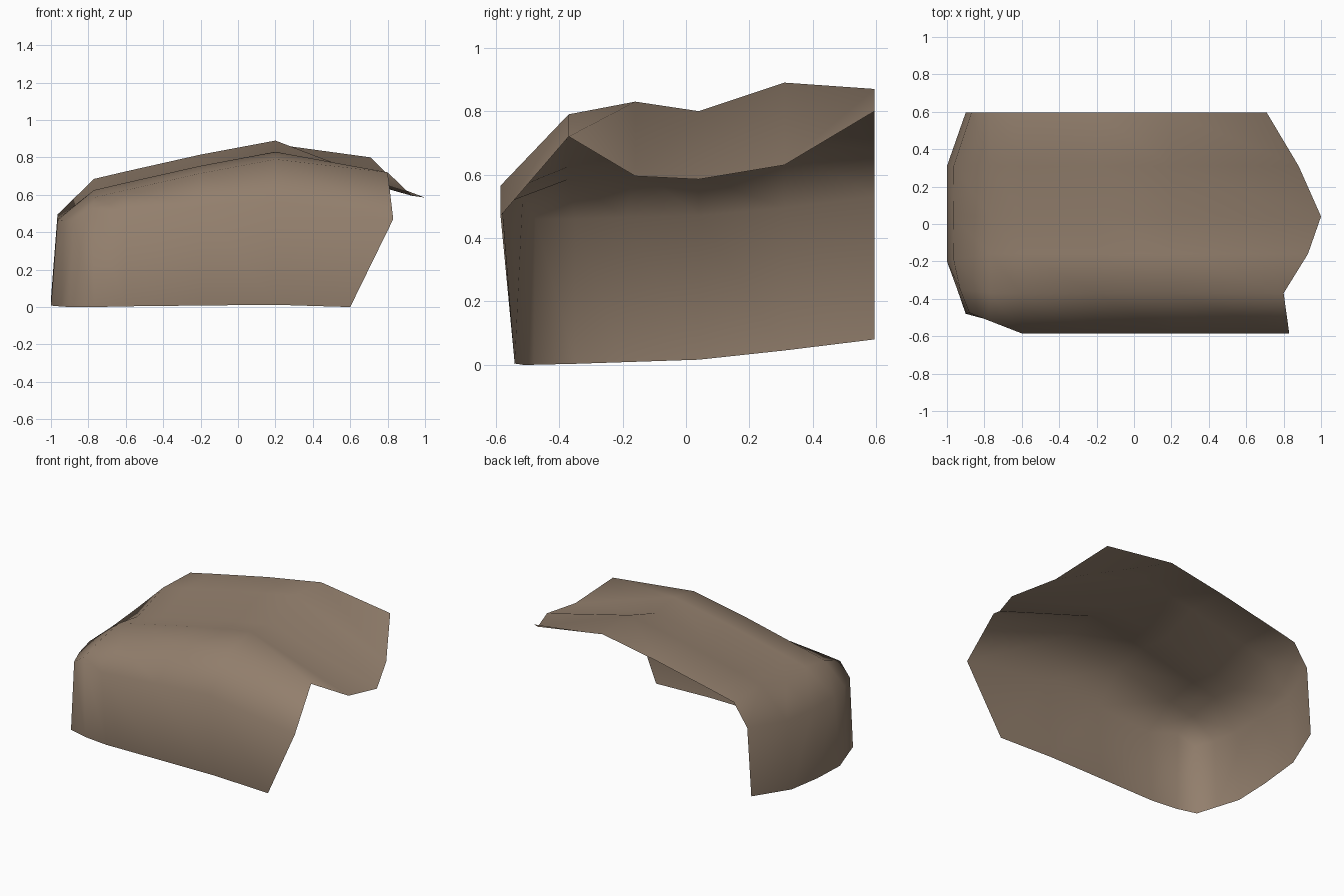
import bpy
import bmesh

cube = bpy.data.objects.get("Cube")
if cube:
    bpy.data.objects.remove(cube, do_unlink=True)

# Single matte brown for the whole sheet
brown = bpy.data.materials.new("warm_brown")
colour = (0.29, 0.212, 0.152, 1.0)
brown.diffuse_color = colour
brown.use_nodes = True
brown.node_tree.nodes["Principled BSDF"].inputs["Base Color"].default_value = colour

# Roof columns: x position and how far the roof drops there from its ridge
columns = [(0.2, 0), (-0.2, 0.075), (-0.6, 0.165), (-0.77, 0.205)]

# Free right edge, from the front hem over the roof to the back
right_edge = [
    (0.6, -0.54, 0), (0.83, -0.585, 0.47), (0.8, -0.37, 0.72), (0.93, -0.16, 0.595),
    (1, 0.04, 0.585), (0.88, 0.31, 0.63), (0.71, 0.595, 0.8),
]

# Ridge height and share of the column drop for each row
ridge = [(0.012, 0.05), (0.565, 0.37), (0.79, 1), (0.83, 1), (0.8, 1), (0.89, 1), (0.87, 0.95)]

# Side wall: shoulder point and hem point for each row
front_corner = (-0.9, -0.48, 0)
shoulder = [
    front_corner, (-0.88, -0.475, 0.46), (-0.93, -0.35, 0.46), (-0.965, -0.19, 0.465),
    (-0.967, 0.04, 0.47), (-0.965, 0.31, 0.495), (-0.87, 0.595, 0.53),
]
hem = [
    front_corner, front_corner, (-0.945, -0.35, 0.003), (-1, -0.2, 0.008),
    (-1, 0.04, 0.016), (-1, 0.31, 0.045), (-0.9, 0.595, 0.08),
]

# Corner column of the two front rows, pulled in to round the corner
corner = {0: (-0.77, -0.515, 0), 1: (-0.78, -0.515, 0.53)}


def make_row(i):
    """Points of one row, running from the free edge to the side hem."""
    top, share = ridge[i]
    y = right_edge[i][1]
    roof = [(x, y, top - share * drop) for x, drop in columns]
    roof[-1] = corner.get(i, roof[-1])
    return [right_edge[i], *roof, shoulder[i], hem[i]]


# Curved sheet: front wall, roof and side wall in one surface
bm = bmesh.new()
rows = [[bm.verts.new(p) for p in make_row(i)] for i in range(len(ridge))]
for lower, upper in zip(rows, rows[1:]):
    for j in range(len(lower) - 1):
        bm.faces.new((lower[j], upper[j], upper[j + 1], lower[j + 1]))
bmesh.ops.remove_doubles(bm, verts=bm.verts, dist=0.0001)
bmesh.ops.recalc_face_normals(bm, faces=bm.faces)
bm.normal_update()

# The roof faces upwards
if sum(f.normal.z * f.calc_area() for f in bm.faces) < 0:
    bmesh.ops.reverse_faces(bm, faces=bm.faces)
for face in bm.faces:
    face.smooth = True

mesh = bpy.data.meshes.new("curved_panel")
bm.to_mesh(mesh)
bm.free()
mesh.materials.append(brown)
panel = bpy.data.objects.new("curved_panel", mesh)
bpy.context.collection.objects.link(panel)
